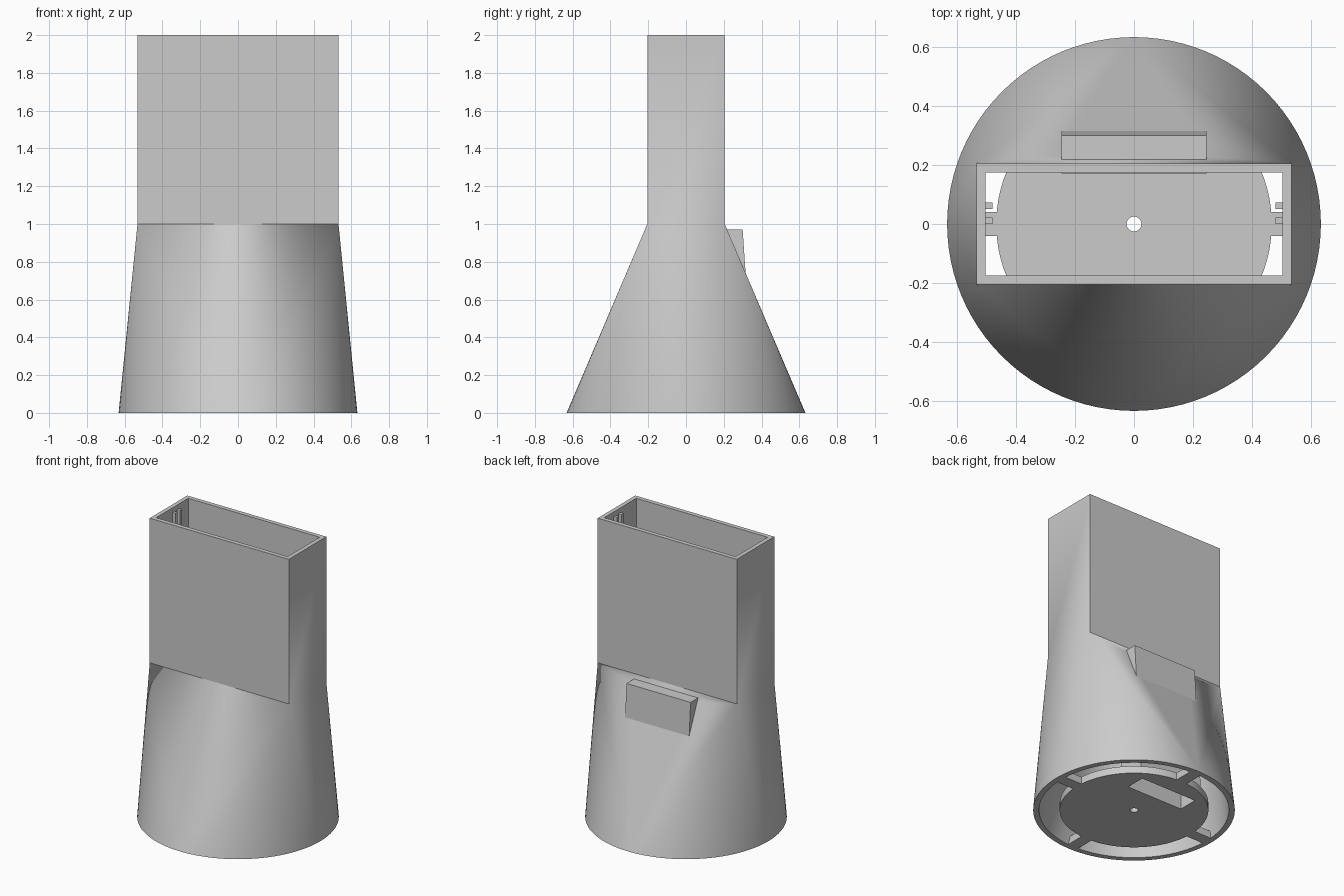
import bpy, bmesh, math
from mathutils import Matrix

if "Cube" in bpy.data.objects:
    bpy.data.objects.remove(bpy.data.objects["Cube"])

SEG = 96
grey = bpy.data.materials.new("plain grey")
grey.diffuse_color = (0.6, 0.6, 0.6, 1)
grey.use_nodes = True
grey.node_tree.nodes["Principled BSDF"].inputs["Base Color"].default_value = grey.diffuse_color


def make(name, bm):
    bmesh.ops.recalc_face_normals(bm, faces=bm.faces)
    me = bpy.data.meshes.new(name)
    bm.to_mesh(me)
    bm.free()
    me.materials.append(grey)
    ob = bpy.data.objects.new(name, me)
    bpy.context.collection.objects.link(ob)
    return ob


def box(name, x0, x1, y0, y1, z0, z1):
    bm = bmesh.new()
    m = Matrix.Translation(((x0 + x1) / 2, (y0 + y1) / 2, (z0 + z1) / 2))
    bmesh.ops.create_cube(bm, size=1, matrix=m @ Matrix.Diagonal((x1 - x0, y1 - y0, z1 - z0, 1)))
    return make(name, bm)


def cylinder(name, r, z0, z1):
    bm = bmesh.new()
    bmesh.ops.create_cone(bm, cap_ends=True, segments=SEG, radius1=r, radius2=r,
                          depth=z1 - z0, matrix=Matrix.Translation((0, 0, (z0 + z1) / 2)))
    return make(name, bm)


def prism(name, half_w, profile):
    """Extrude a (y, z) profile across x."""
    bm = bmesh.new()
    a = [bm.verts.new((-half_w, y, z)) for y, z in profile]
    b = [bm.verts.new((half_w, y, z)) for y, z in profile]
    bm.faces.new(a)
    bm.faces.new(b)
    bridge(bm, a, b)
    return make(name, bm)


def bridge(bm, a, b):
    n = len(a)
    for i in range(n):
        bm.faces.new((a[i], a[(i + 1) % n], b[(i + 1) % n], b[i]))


def cut(ob, *cutters):
    bpy.context.view_layer.objects.active = ob
    for c in cutters:
        c.hide_render = True
        mod = ob.modifiers.new("cut", 'BOOLEAN')
        mod.operation, mod.solver, mod.object = 'DIFFERENCE', 'EXACT', c
        bpy.ops.object.modifier_apply(modifier=mod.name)


def smooth(ob):
    bpy.ops.object.select_all(action='DESELECT')
    ob.select_set(True)
    bpy.context.view_layer.objects.active = ob
    bpy.ops.object.shade_smooth_by_angle(angle=math.radians(15))


# body: round foot lofted to a rectangular sleeve, hollow all the way
bm = bmesh.new()


def circle(r):
    return [bm.verts.new((r * math.cos(2 * math.pi * i / SEG), r * math.sin(2 * math.pi * i / SEG), 0))
            for i in range(SEG)]


def rect(hx, hy, z):
    return [bm.verts.new((sx * hx, sy * hy, z)) for sx, sy in ((1, 1), (-1, 1), (-1, -1), (1, -1))]


def loft(ring, corners):
    q = SEG // 4
    for k in range(4):
        for i in range(q):
            bm.faces.new((ring[k * q + i], ring[(k * q + i + 1) % SEG], corners[k]))
        bm.faces.new((ring[k * q], corners[k], corners[k - 1]))


foot_out, foot_in = circle(0.632), circle(0.595)
neck_out, top_out = rect(0.532, 0.205, 1), rect(0.532, 0.205, 2)
neck_in, top_in = rect(0.503, 0.175, 1), rect(0.503, 0.175, 2)
loft(foot_out, neck_out)
loft(foot_in, neck_in)
bridge(bm, neck_out, top_out)
bridge(bm, top_out, top_in)
bridge(bm, top_in, neck_in)
bridge(bm, foot_in, foot_out)
body = make("duct_body", bm)

# base disc with centre hole, and the pocket on the back
disc = cylinder("base_disc", 0.466, 0, 0.05)
hole = cylinder("hole_cutter", 0.025, -0.1, 0.2)
pocket = prism("back_pocket", 0.245, [(0.17, 0), (0.365, 0), (0.30, 0.97), (0.17, 0.97)])
pocket_cut = prism("pocket_cutter", 0.215, [(0.2, -0.1), (0.344, -0.1), (0.275, 0.94), (0.2, 0.94)])
cut(disc, hole, pocket_cut)
cut(pocket, pocket_cut)
cut(body, pocket_cut)
for ob in (body, disc):
    smooth(ob)
for ob in (hole, pocket_cut):
    bpy.data.objects.remove(ob)

# four spokes joining disc and foot
for s in (-1, 1):
    a, b = sorted((s * 0.455, s * 0.605))
    box("side_spoke", a, b, -0.04, 0.04, 0, 0.05)
    box("cross_spoke", -0.04, 0.04, a, b, 0, 0.05)

# guide rails inside the short walls
for s in (-1, 1):
    for y, depth in ((0.05, 0.478), (0.0, 0.478)):
        a, b = sorted((s * depth, s * 0.51))
        box("guide_rail", a, b, y, y + 0.022, 1.0, 1.97)
